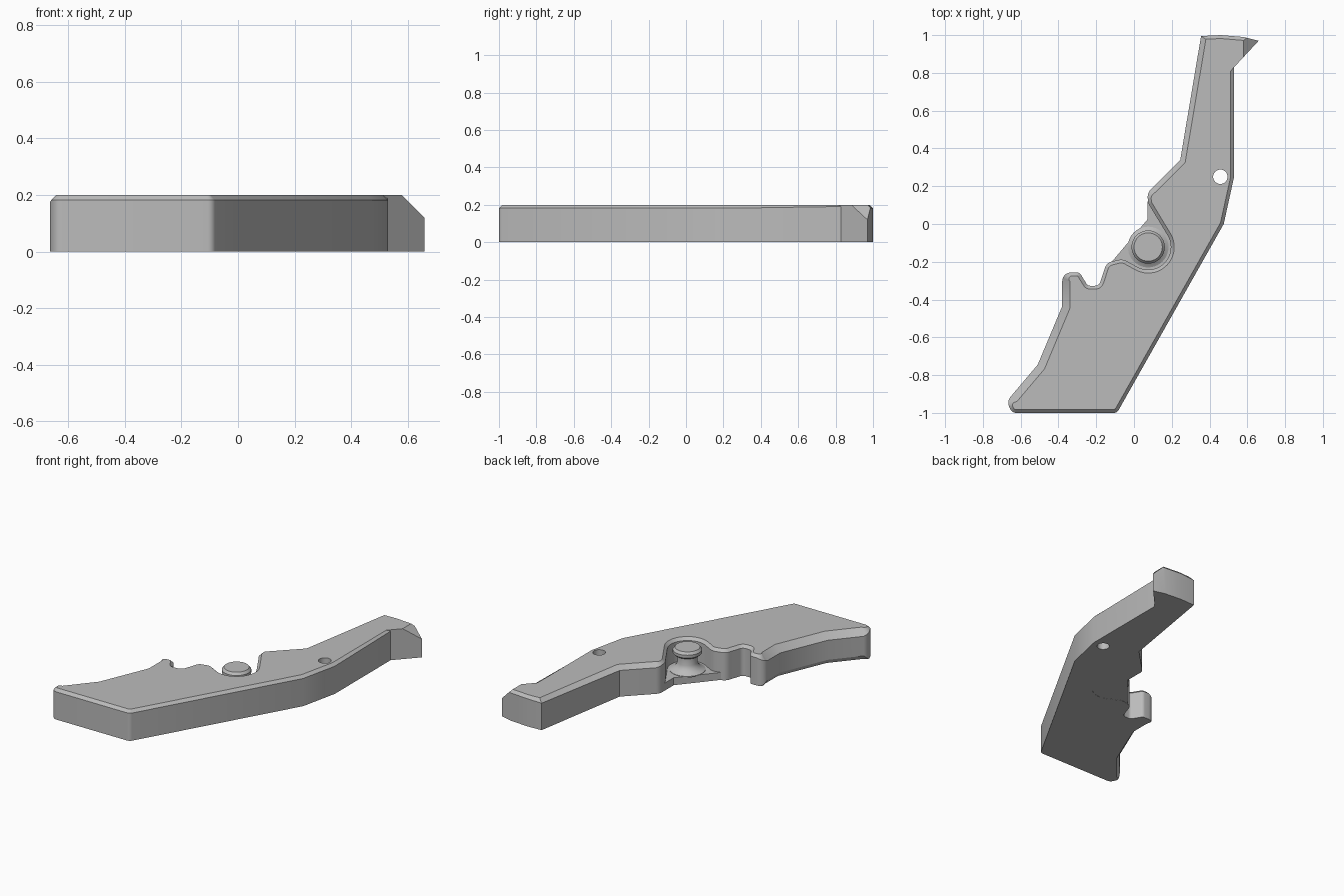
import bpy, bmesh, math
from mathutils import Vector

cube = bpy.data.objects.get("Cube")
if cube:
    bpy.data.objects.remove(cube)

THICK = 0.2
FINE, MID, WIDE = 0.018, 0.028, 0.042   # edge chamfer widths
POST = Vector((0.075, -0.122))
POCKET_R = 0.12

grey = bpy.data.materials.new("plain grey")
grey.use_nodes = True
grey.diffuse_color = (0.5, 0.5, 0.5, 1)
grey.node_tree.nodes["Principled BSDF"].inputs["Base Color"].default_value = (0.5, 0.5, 0.5, 1)


def finish(name, bm, angle=30):
    bmesh.ops.remove_doubles(bm, verts=bm.verts, dist=1e-5)
    bmesh.ops.recalc_face_normals(bm, faces=bm.faces)
    mesh = bpy.data.meshes.new(name)
    bm.to_mesh(mesh)
    bm.free()
    mesh.materials.append(grey)
    obj = bpy.data.objects.new(name, mesh)
    bpy.context.collection.objects.link(obj)
    bpy.ops.object.select_all(action='DESELECT')
    obj.select_set(True)
    bpy.context.view_layer.objects.active = obj
    bpy.ops.object.shade_smooth_by_angle(angle=math.radians(angle))
    return obj


def circle(centre, r, n, start=0, sweep=360):
    count = n if abs(sweep) == 360 else n + 1
    angles = [math.radians(start + sweep * i / n) for i in range(count)]
    return [centre + r * Vector((math.cos(a), math.sin(a))) for a in angles]


def round_corners(corners, steps=6):
    """corners: (x, y, radius, chamfer of the next edge) -> [(point, w_in, w_out)]"""
    out = []
    for i, (x, y, r, w_out) in enumerate(corners):
        p = Vector((x, y))
        w_in = corners[i - 1][3]
        if r == 0:
            out.append((p, w_in, w_out))
            continue
        nxt = corners[(i + 1) % len(corners)]
        a = (Vector(corners[i - 1][:2]) - p).normalized()
        b = (Vector(nxt[:2]) - p).normalized()
        half = a.angle(b) / 2
        centre = p + (a + b).normalized() * r / math.sin(half)
        reach = r / math.tan(half)
        va, vb = p + a * reach - centre, p + b * reach - centre
        total = va.angle(vb)
        for k in range(steps + 1):
            t = k / steps
            v = (va * math.sin((1 - t) * total) + vb * math.sin(t * total)) / math.sin(total)
            w = w_in + (w_out - w_in) * t
            out.append((centre + v, w, w))
    return out


def inset(points, width):
    """Mitred inward offset; width maps a nominal chamfer to the one used."""
    result = []
    for i, (p, w1, w2) in enumerate(points):
        w1, w2 = width(w1), width(w2)
        d1 = (p - points[i - 1][0]).normalized()
        d2 = (points[(i + 1) % len(points)][0] - p).normalized()
        n1, n2 = Vector((-d1.y, d1.x)), Vector((-d2.y, d2.x))
        det = n1.x * n2.y - n1.y * n2.x
        if w1 == w2 or abs(det) < 0.05:
            m = (n1 + n2).normalized()
            off = m * (w1 + w2) / 2 / max(m.dot(n1), 0.3)
        else:
            off = Vector((w1 * n2.y - w2 * n1.y, n1.x * w2 - n2.x * w1)) / det
        result.append(p + off)
    return result


def ring(bm, pts, heights):
    return [bm.verts.new((p.x, p.y, z)) for p, z in zip(pts, heights)]


def bridge(bm, lower, upper):
    n = len(lower)
    for i in range(n):
        j = (i + 1) % n
        bm.faces.new((lower[i], lower[j], upper[j], upper[i]))


# Outline of the body, counterclockwise from the front corner
outline = [
    (-0.09, -1.0, 0.03, FINE), (0.475, 0.0, 0, FINE), (0.53, 0.25, 0, FINE),
    (0.53, 0.83, 0, 0), (0.66, 0.97, 0, FINE), (0.58, 0.99, 0, FINE),
    (0.46, 1.0, 0, FINE), (0.355, 0.995, 0, MID), (0.245, 0.34, 0, MID),
    (0.07, 0.165, 0.06, FINE), (0.075, 0.11, 0.06, FINE),
]
outline += [(p.x, p.y, 0, FINE) for p in circle(POST, POCKET_R, 18, 33, -150)]
outline += [
    (-0.06, -0.185, 0.06, FINE), (-0.145, -0.205, 0.05, FINE),
    (-0.185, -0.327, 0.03, FINE), (-0.245, -0.327, 0.025, FINE),
    (-0.288, -0.257, 0.025, FINE), (-0.38, -0.257, 0.045, WIDE),
    (-0.38, -0.435, 0, WIDE), (-0.51, -0.745, 0, WIDE),
    (-0.675, -0.94, 0.05, FINE), (-0.645, -1.0, 0.035, FINE),
]
pts = round_corners(outline)
base = [p for p, _, _ in pts]
drops = [(a + b) / 2 for _, a, b in pts]


def bottom_width(w):
    return max(0, w - MID) * 1.4


# Body: chamfered walls, drilled pivot hole, sloped beak
bm = bmesh.new()
rings = [
    ring(bm, inset(pts, bottom_width), [0] * len(pts)),
    ring(bm, base, [1.5 * bottom_width(d) for d in drops]),
    ring(bm, base, [THICK - d for d in drops]),
    ring(bm, inset(pts, lambda w: w), [THICK] * len(pts)),
]
for lower, upper in zip(rings, rings[1:]):
    bridge(bm, lower, upper)
bore = circle(Vector((0.457, 0.25)), 0.038, 32)
bore_low, bore_top = ring(bm, bore, [0] * 32), ring(bm, bore, [THICK] * 32)
bridge(bm, bore_low, bore_top)
for outer, inner in ((rings[0], bore_low), (rings[-1], bore_top)):
    edges = [bm.edges.get((loop[i - 1], loop[i])) for loop in (outer, inner) for i in range(len(loop))]
    bmesh.ops.triangle_fill(bm, use_beauty=True, use_dissolve=False, edges=edges)
bmesh.ops.remove_doubles(bm, verts=bm.verts, dist=1e-5)
cut = bmesh.ops.bisect_plane(bm, geom=bm.verts[:] + bm.edges[:] + bm.faces[:],
                             plane_co=(0.58, 0, THICK), plane_no=(1, 0, 1), clear_outer=True)
rim = [e for e in cut["geom_cut"] if isinstance(e, bmesh.types.BMEdge)]
bmesh.ops.holes_fill(bm, edges=rim, sides=0)
finish("body", bm)

# Thin floor under the pocket
floor_pts = [Vector((-0.13, -0.215)), Vector((-0.06, -0.25))]
floor_pts += circle(POST, POCKET_R + 0.02, 12, -120, 150)
floor_pts += [Vector((0.12, 0.1)), Vector((0.072, 0.12)), Vector((0.072, 0.025))]
bm = bmesh.new()
low = ring(bm, floor_pts, [0.001] * len(floor_pts))
top = ring(bm, floor_pts, [0.05] * len(floor_pts))
bridge(bm, low, top)
bm.faces.new(low)
bm.faces.new(top)
finish("pocket_floor", bm)

# Post with flared foot and button head, turned from a profile
profile = [(0.108, 0.045), (0.108, 0.052), (0.088, 0.062), (0.07, 0.078), (0.06, 0.1),
           (0.06, 0.15), (0.078, 0.153), (0.088, 0.163), (0.088, 0.182), (0.075, 0.198)]
bm = bmesh.new()
loops = [ring(bm, circle(POST, r, 40), [z] * 40) for r, z in profile]
for lower, upper in zip(loops, loops[1:]):
    bridge(bm, lower, upper)
bm.faces.new(loops[0])
bm.faces.new(loops[-1])
finish("button_post", bm)
